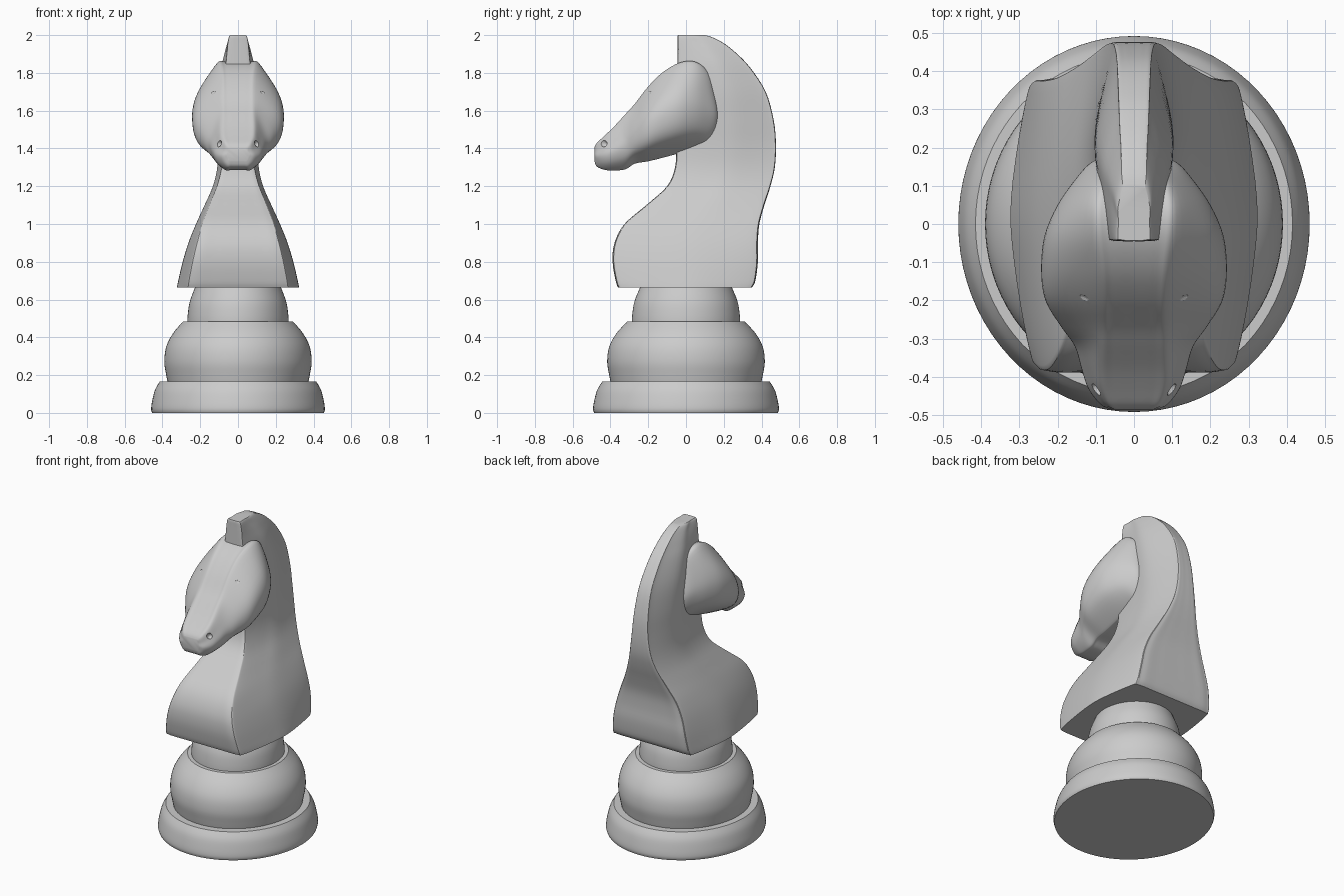
import bpy, bmesh, math
from mathutils import Vector

if "Cube" in bpy.data.objects:
    bpy.data.objects.remove(bpy.data.objects["Cube"])


def spline(keys, n, closed=False):
    """Catmull-Rom interpolation of equal-length tuples."""
    k = [Vector(p) for p in keys]
    m = len(k)
    get = (lambda i: k[i % m]) if closed else (lambda i: k[max(0, min(m - 1, i))])
    out = []
    for i in range(m if closed else m - 1):
        a, b, c, d = (get(i + j) for j in (-1, 0, 1, 2))
        for s in range(n):
            t = s / n
            out.append(0.5 * (2 * b + (c - a) * t + (2 * a - 5 * b + 4 * c - d) * t * t
                              + (3 * b - a - 3 * c + d) * t ** 3))
    if not closed:
        out.append(k[-1])
    return out


def loft(name, keys, ring, n=4, angle=35):
    """Skin a closed solid through rings made from interpolated parameters."""
    bm = bmesh.new()
    rings = [[bm.verts.new(p) for p in ring(k)] for k in spline(keys, n)]
    for a, b in zip(rings, rings[1:]):
        for i in range(len(a)):
            j = (i + 1) % len(a)
            bm.faces.new((a[i], a[j], b[j], b[i]))
    bm.faces.new(rings[0])
    bm.faces.new(rings[-1])
    bmesh.ops.recalc_face_normals(bm, faces=bm.faces)
    me = bpy.data.meshes.new(name)
    bm.to_mesh(me)
    bm.free()
    ob = bpy.data.objects.new(name, me)
    bpy.context.collection.objects.link(ob)
    bpy.ops.object.select_all(action='DESELECT')
    ob.select_set(True)
    bpy.context.view_layer.objects.active = ob
    bpy.ops.object.shade_smooth_by_angle(angle=math.radians(angle))
    return ob


def mirrored(half, n=5):
    """Full smooth ring from a half outline whose ends lie on x = 0."""
    return spline(half + [(-x, v) for x, v in half[-2:0:-1]], n, True)


# Oval turned base: (radius, z)
def oval(k):
    return [(k[0] * math.cos(a), k[0] * 1.07 * math.sin(a), k[1])
            for a in (math.tau * i / 80 for i in range(80))]


loft("base_foot", [(.455, 0), (.46, .02), (.455, .06), (.44, .12), (.415, .165)], oval)
loft("base_bulge", [(.37, .15), (.38, .2), (.39, .27), (.38, .35), (.345, .42), (.29, .485)], oval)
loft("base_collar", [(.268, .47), (.266, .52), (.255, .59), (.225, .67)], oval)


# Neck and mane: z, front y, back y, half widths at front, middle, back
def neck_ring(k):
    z, yf, yb, wf, wm, wb = k
    d = yb - yf
    half = [(0, yf), (.5 * wf, yf), (.9 * wf, yf + .003), (wf, yf + .05 * d),
            (wm * .97, yf + .35 * d), (wm, yf + .6 * d),
            (wb, yb - .05 * d), (.9 * wb, yb - .003), (.5 * wb, yb), (0, yb)]
    return [(p[0], p[1], z) for p in mirrored(half)]


loft("neck_and_mane", [
    (.665, -.36, .35, .275, .322, .285),
    (.70, -.372, .367, .27, .315, .28),
    (.80, -.388, .38, .25, .292, .265),
    (.90, -.378, .38, .225, .262, .242),
    (1.0, -.325, .388, .195, .222, .205),
    (1.10, -.21, .415, .155, .176, .155),
    (1.20, -.10, .447, .115, .132, .11),
    (1.30, -.058, .47, .09, .108, .08),
    (1.42, -.05, .476, .08, .10, .062),
    (1.55, -.045, .464, .08, .10, .054),
    (1.70, -.045, .422, .075, .098, .048),
    (1.83, -.045, .338, .068, .085, .044),
    (1.91, -.045, .26, .06, .068, .04),
    (1.96, -.045, .195, .054, .055, .036),
    (1.99, -.045, .135, .048, .047, .034),
    (2.0, -.043, .10, .042, .042, .03)], neck_ring)


# Head: y, top z, bottom z, half widths at top, cheek, bottom
def head_ring(k):
    y, zt, zb, wt, wm, wb = k
    h = zt - zb
    half = [(0, zt), (.6 * wt, zt), (wt, zt - .02 * h), (.88 * wm, zb + .7 * h),
            (wm, zb + .45 * h), (.86 * wm, zb + .2 * h), (wb, zb + .01 * h),
            (.6 * wb, zb), (0, zb)]
    return [(p[0], y, p[1]) for p in mirrored(half)]


head = loft("head", [
    (-.485, 1.405, 1.335, .05, .06, .045),
    (-.472, 1.428, 1.305, .068, .088, .055),
    (-.43, 1.467, 1.288, .085, .12, .066),
    (-.38, 1.515, 1.285, .09, .137, .07),
    (-.32, 1.58, 1.292, .09, .155, .075),
    (-.27, 1.635, 1.322, .092, .19, .078),
    (-.20, 1.725, 1.335, .095, .232, .08),
    (-.12, 1.802, 1.355, .10, .243, .08),
    (-.03, 1.852, 1.38, .11, .234, .08),
    (.05, 1.855, 1.405, .11, .20, .08),
    (.115, 1.805, 1.43, .09, .155, .08),
    (.155, 1.72, 1.47, .06, .12, .065),
    (.172, 1.62, 1.53, .04, .09, .04)], head_ring)


# Eye and nostril hollows cut into both sides of the head
def hollow(name, loc, size, rot):
    for s in (1, -1):
        bpy.ops.mesh.primitive_uv_sphere_add(segments=20, ring_count=12,
                                             location=(s * loc[0], loc[1], loc[2]),
                                             rotation=(rot[0], s * rot[1], s * rot[2]))
        c = bpy.context.object
        c.name = f"{name}_cutter_{'left' if s > 0 else 'right'}"
        c.scale = size
        c.hide_render = True
        c.display_type = 'WIRE'
        m = head.modifiers.new(name, 'BOOLEAN')
        m.operation = 'DIFFERENCE'
        m.solver = 'EXACT'
        m.object = c
        c.hide_set(True)


hollow("eye", (.145, -.218, 1.70), (.03, .035, .018), (0, .3, .5))
hollow("nostril", (.108, -.445, 1.432), (.02, .034, .02), (-.5, 0, .5))
